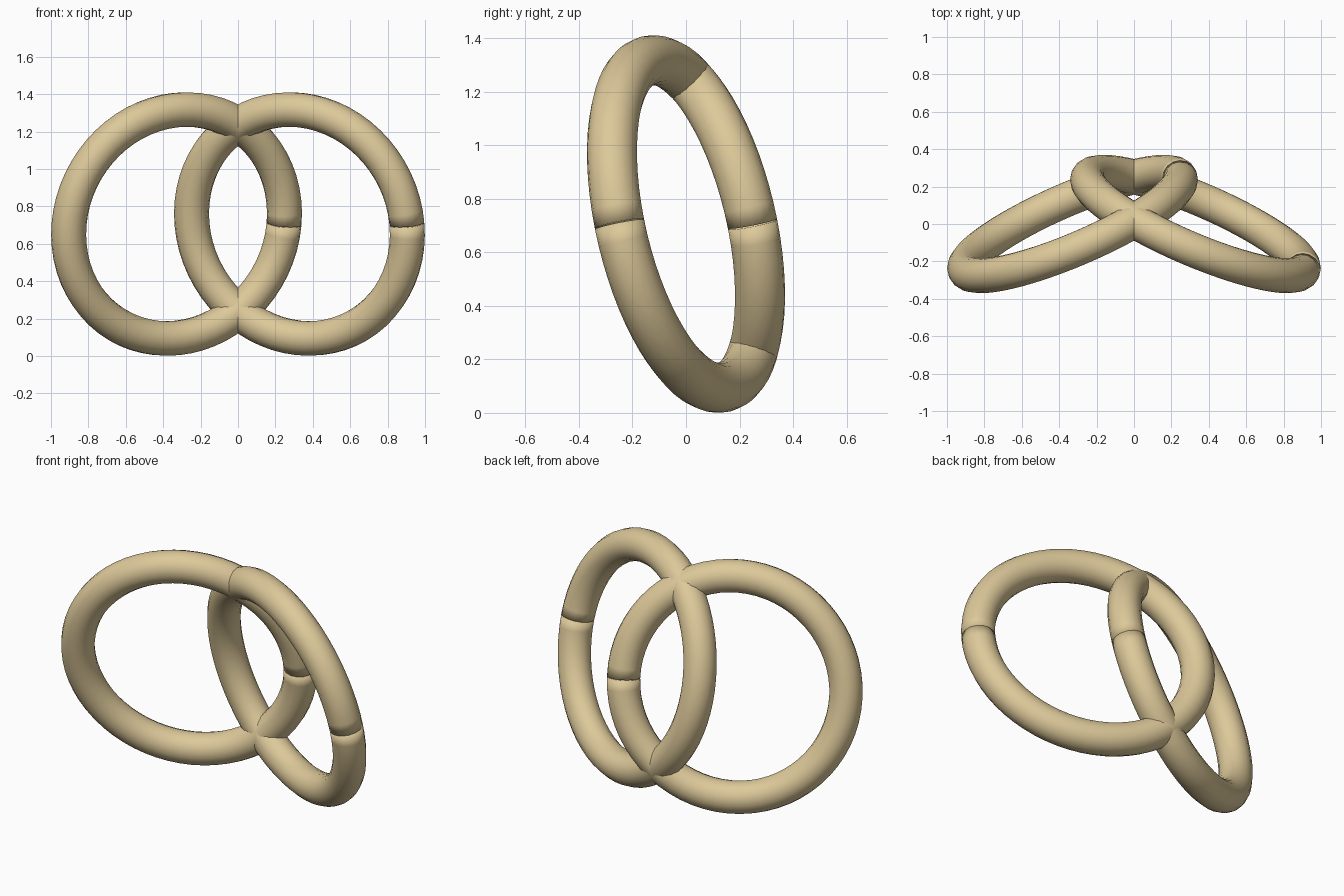
import bpy, bmesh, math
from mathutils import Vector

if "Cube" in bpy.data.objects:
    bpy.data.objects.remove(bpy.data.objects["Cube"])

MAJOR, MINOR = 64, 16      # steps round the ring, sides of the tube
R, r = 0.626, 0.0935       # ring radius, tube radius
GAP = 0.003                # hairline seam where the bent rod closes

mat = bpy.data.materials.new("pale_brass")
mat.diffuse_color = (0.72, 0.58, 0.32, 1)
mat.use_nodes = True
mat.node_tree.nodes["Principled BSDF"].inputs["Base Color"].default_value = mat.diffuse_color


def split_ring(name, side):
    """A round rod bent into a tilted ring, its two ends meeting at the +x side."""
    n = Vector((0.388 * side, 0.897, 0.211)).normalized()
    e1 = Vector((n.y, -n.x, 0)).normalized()
    e2 = e1.cross(n)
    if e2.z < 0:
        e2 = -e2
    centre = Vector((0.3285 * side, 0, 0.7055))
    bm = bmesh.new()
    loops = []
    for i in range(MAJOR + 1):
        a = GAP + (2 * math.pi - 2 * GAP) * i / MAJOR
        out = e1 * math.cos(a) + e2 * math.sin(a)
        loop = []
        for j in range(MINOR):
            b = 2 * math.pi * j / MINOR
            loop.append(bm.verts.new(centre + out * (R + r * math.cos(b)) + n * r * math.sin(b)))
        loops.append(loop)
    for p, q in zip(loops, loops[1:]):
        for j in range(MINOR):
            k = (j + 1) % MINOR
            bm.faces.new((p[j], p[k], q[k], q[j]))
    # end caps
    bm.faces.new(loops[0])
    bm.faces.new(loops[-1])
    bmesh.ops.recalc_face_normals(bm, faces=bm.faces)
    for f in bm.faces:
        f.smooth = True
    me = bpy.data.meshes.new(name)
    bm.to_mesh(me)
    bm.free()
    me.materials.append(mat)
    ob = bpy.data.objects.new(name, me)
    bpy.context.collection.objects.link(ob)
    return ob


# two interlocking rings leaning opposite ways
split_ring("right_ring", 1)
split_ring("left_ring", -1)
